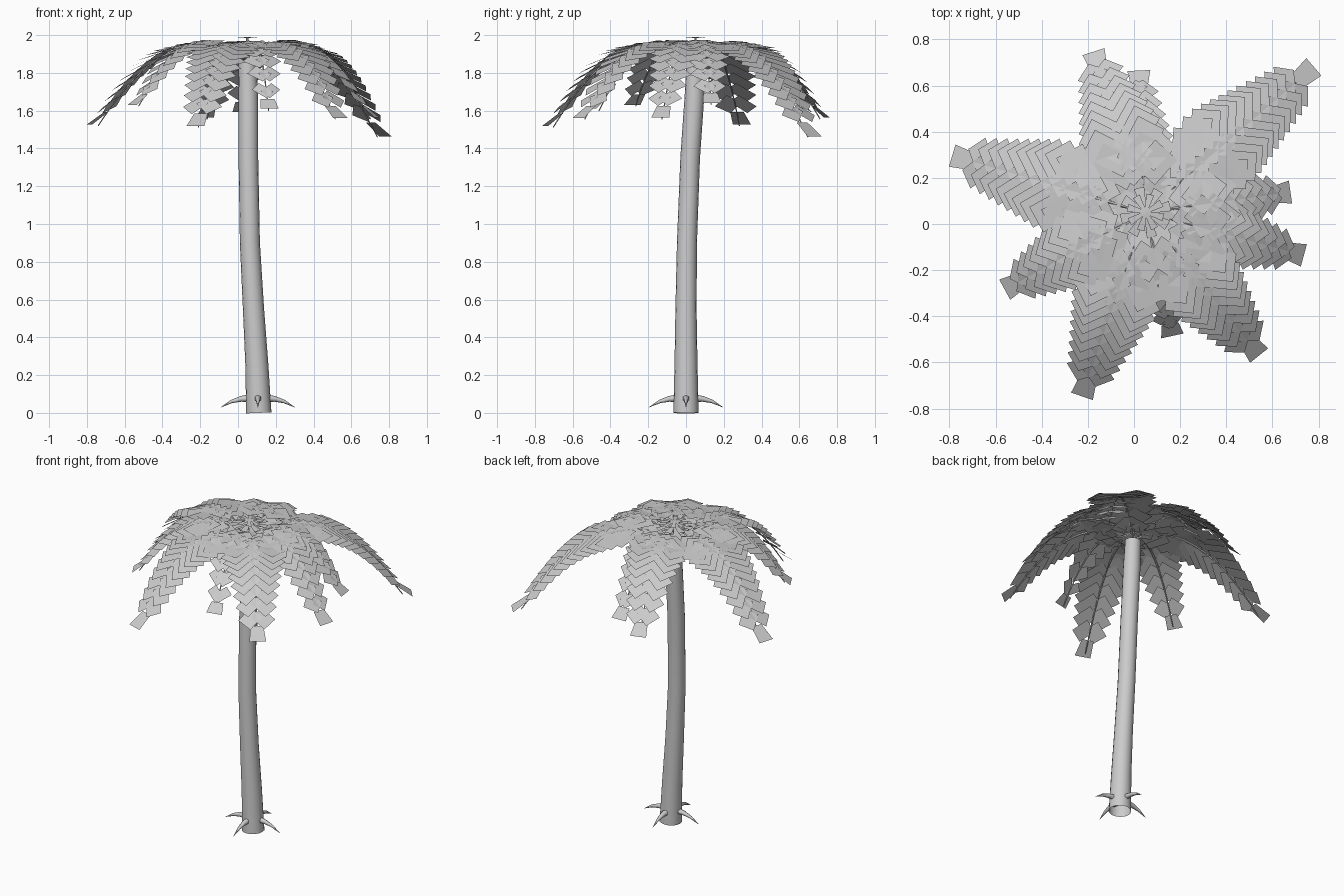
import bpy, math
from mathutils import Vector

if "Cube" in bpy.data.objects:
    bpy.data.objects.remove(bpy.data.objects["Cube"])

grey = bpy.data.materials.new("plain_grey")
grey.use_nodes = True
grey.diffuse_color = (0.6, 0.6, 0.6, 1)
grey.node_tree.nodes["Principled BSDF"].inputs["Base Color"].default_value = (0.6, 0.6, 0.6, 1)

UP = Vector((0, 0, 1))
HUB = Vector((0.05, 0.05, 1.88))


def make(name, verts, faces, smooth=False):
    mesh = bpy.data.meshes.new(name)
    mesh.from_pydata(verts, [], faces)
    mesh.materials.append(grey)
    mesh.polygons.foreach_set("use_smooth", [smooth] * len(faces))
    obj = bpy.data.objects.new(name, mesh)
    bpy.context.collection.objects.link(obj)


def tube(verts, faces, path, sides):
    """Sweep an open ring along a list of (centre, radius)."""
    start, last = len(verts), len(path) - 1
    for i, (c, r) in enumerate(path):
        along = (path[min(i + 1, last)][0] - path[max(i - 1, 0)][0]).normalized()
        ref = Vector((0, 1, 0)) if abs(along.y) < 0.8 else Vector((1, 0, 0))
        u = along.cross(ref).normalized()
        v = along.cross(u)
        for k in range(sides):
            a = math.tau * k / sides
            verts.append(c + u * r * math.cos(a) + v * r * math.sin(a))
    for i in range(last):
        for k in range(sides):
            a, b = start + i * sides + k, start + i * sides + (k + 1) % sides
            faces.append((a, b, b + sides, a + sides))


def plate(verts, faces, base, along, across, length, w0, w1):
    """One flat leaflet."""
    n = len(verts)
    tip = base + along * length
    verts += [base - across * w0 / 2, base + across * w0 / 2,
              tip + across * w1 / 2, tip - across * w1 / 2]
    faces.append((n, n + 1, n + 2, n + 3))


# Leaning trunk: x, y, z, radius
trunk = [(0.11, 0, 0, 0.067), (0.10, 0, 0.25, 0.061), (0.082, 0, 0.55, 0.056),
         (0.063, 0.005, 0.9, 0.053), (0.055, 0.022, 1.35, 0.052),
         (0.055, 0.045, 1.68, 0.052), (0.05, 0.05, 1.86, 0.048)]
verts, faces = [], []
tube(verts, faces, [(Vector(p[:3]), p[3]) for p in trunk], 16)
make("trunk", verts, faces, True)

# Four curved spikes round the foot
verts, faces = [], []
for k in range(4):
    a = math.tau * k / 4
    out = Vector((math.cos(a), math.sin(a), 0))
    foot = Vector((0.105, 0, 0))
    tube(verts, faces, [(foot + out * r + UP * z, s) for r, z, s in
                        ((0.05, 0.077, 0.02), (0.09, 0.074, 0.015),
                         (0.14, 0.06, 0.009), (0.195, 0.03, 0.001))], 6)
make("foot_spikes", verts, faces, True)


def frond(name, x, y, z, half_width):
    flat = Vector((x - HUB.x, y - HUB.y, 0))
    reach = flat.length
    side = flat.cross(UP).normalized()
    rise = 0.58
    drop = HUB.z + rise - z

    def point(t):
        return HUB + flat * t + UP * (rise * t - drop * t * t)

    def lie(t):
        # Leaflets lie flatter than the stem, like shingles
        return (flat + UP * (rise - 2 * drop * t) * 0.5).normalized()

    verts, faces = [], []
    tube(verts, faces, [(point(i / 12 * 0.93) - UP * 0.008, 0.008 - 0.005 * i / 12)
                        for i in range(13)], 5)
    pairs = round(reach * 15)
    for i in range(pairs):
        t = 0.07 + 0.75 * i / (pairs - 1)
        fwd = lie(t)
        normal = side.cross(fwd)
        grow = min(1, 0.4 + t * 2.4) * min(1, 1.33 - 0.95 * t)
        width = 0.085 + 0.06 * (1 - t)
        length = max(1.414 * half_width * grow - width / 2, 0.06)
        for s in (-1, 1):
            along = (fwd + side * s - normal * 0.22).normalized()
            across = (fwd - side * s).normalized()
            plate(verts, faces, point(t), along, across, length, width, width)
    # End leaflet
    plate(verts, faces, point(0.88), lie(0.9), side, reach * 0.13, 0.075, 0.1)
    make(name, verts, faces)


# Tip x, y, z and half width of each frond
fronds = [(-0.80, 0.30, 1.43, 0.21), (-0.18, 0.76, 1.47, 0.19), (0.79, 0.69, 1.36, 0.21),
          (0.69, 0.14, 1.56, 0.16), (0.75, -0.14, 1.47, 0.17), (0.55, -0.58, 1.47, 0.2),
          (-0.23, -0.76, 1.42, 0.2), (-0.57, -0.29, 1.55, 0.18),
          (0.17, -0.5, 1.52, 0.14), (0.02, 0.68, 1.5, 0.15)]
for i, data in enumerate(fronds):
    frond(f"frond_{i + 1}", *data)

# Small flat rosette on a thin stem above the hub
verts, faces = [], []
tube(verts, faces, [(HUB - UP * 0.05, 0.014), (HUB + UP * 0.11, 0.006)], 6)
for layer, (z, size) in enumerate(((1.95, 0.13), (1.97, 0.11), (1.99, 0.08))):
    for k in range(8):
        a = math.tau * (k + layer / 3) / 8
        out = Vector((math.cos(a), math.sin(a), -0.08))
        plate(verts, faces, Vector((HUB.x, HUB.y, z)), out, out.cross(UP).normalized(),
              size, 0.012, size * 0.42)
make("crown_rosette", verts, faces)
